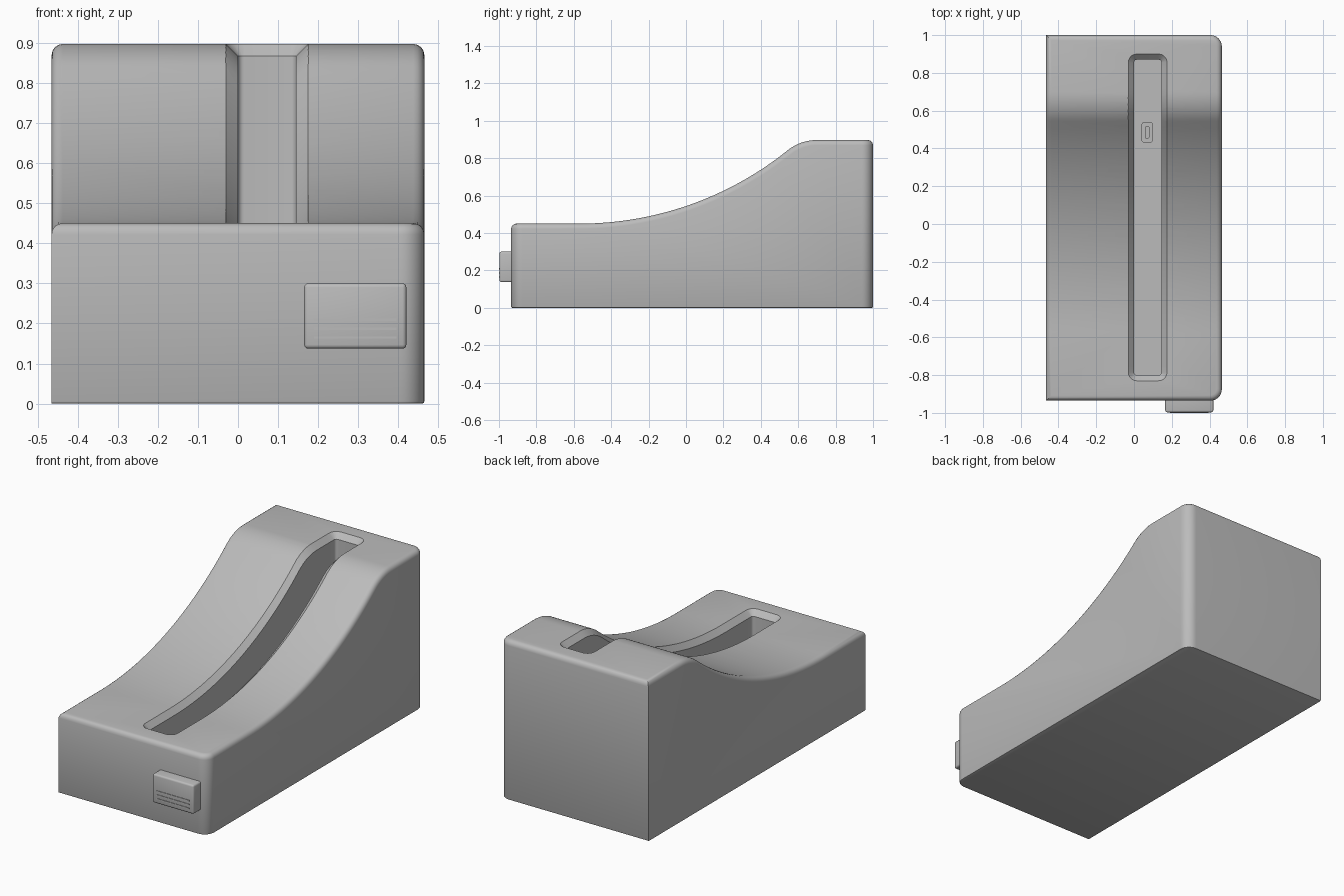
import bpy, bmesh
from math import sin, cos, pi, radians, sqrt

if "Cube" in bpy.data.objects:
    bpy.data.objects.remove(bpy.data.objects["Cube"], do_unlink=True)

# Material
grey = bpy.data.materials.new("plain grey")
grey.use_nodes = True
colour = (0.5, 0.5, 0.5, 1)
grey.diffuse_color = colour
grey.node_tree.nodes["Principled BSDF"].inputs["Base Color"].default_value = colour

HALF_W, FRONT, BACK = 0.465, -0.935, 1.0
LOW, HIGH = 0.45, 0.897
ARC_Y, ARC_R, CREST_Y, CREST_R = -0.57, 1.777, 0.70, 0.25
SWEEP = radians(38.8)
JOIN_Y = ARC_Y + ARC_R * sin(SWEEP)


def surface(y):
    """Height of the sloping top at a given depth."""
    if y < ARC_Y:
        return LOW
    if y < JOIN_Y:
        return LOW + ARC_R - sqrt(ARC_R ** 2 - (y - ARC_Y) ** 2)
    if y < CREST_Y:
        return HIGH - CREST_R + sqrt(CREST_R ** 2 - (CREST_Y - y) ** 2)
    return HIGH


def finish(name, bm):
    bmesh.ops.recalc_face_normals(bm, faces=bm.faces[:])
    mesh = bpy.data.meshes.new(name)
    bm.to_mesh(mesh)
    bm.free()
    mesh.materials.append(grey)
    obj = bpy.data.objects.new(name, mesh)
    bpy.context.collection.objects.link(obj)
    return obj


def activate(obj):
    bpy.ops.object.select_all(action='DESELECT')
    obj.select_set(True)
    bpy.context.view_layer.objects.active = obj


def smooth(obj):
    activate(obj)
    bpy.ops.object.shade_smooth_by_angle(angle=radians(30))


def subtract(obj, cutter):
    mod = obj.modifiers.new("cut", 'BOOLEAN')
    mod.operation, mod.solver, mod.object = 'DIFFERENCE', 'EXACT', cutter
    activate(obj)
    bpy.ops.object.modifier_apply(modifier=mod.name)
    bpy.data.objects.remove(cutter, do_unlink=True)


def bevel(bm, edges, width, segments):
    bmesh.ops.bevel(bm, geom=edges, offset=width, segments=segments,
                    profile=0.5, affect='EDGES', clamp_overlap=False)


def box(name, lo, hi, width=0.0, segments=3, vertical_only=False):
    bm = bmesh.new()
    bmesh.ops.create_cube(bm, size=1)
    for v in bm.verts:
        for i in range(3):
            v.co[i] = lo[i] + (v.co[i] + 0.5) * (hi[i] - lo[i])
    edges = [e for e in bm.edges if not vertical_only
             or abs(e.verts[0].co.z - e.verts[1].co.z) > 1e-4]
    if width:
        bevel(bm, edges, width, segments)
    return finish(name, bm)


# Body: side profile extruded across the width
n_arc, n_crest = 26, 10
ys = [FRONT] + [ARC_Y + ARC_R * sin(SWEEP * i / n_arc) for i in range(n_arc + 1)]
ys += [CREST_Y - CREST_R * sin(SWEEP * (1 - i / n_crest)) for i in range(1, n_crest + 1)]
ys.append(BACK)
profile = [(FRONT, 0)] + [(y, surface(y)) for y in ys] + [(BACK, 0)]
bm = bmesh.new()
face = bm.faces.new([bm.verts.new((-HALF_W, y, z)) for y, z in profile])
side = bmesh.ops.extrude_face_region(bm, geom=[face])["geom"]
bmesh.ops.translate(bm, vec=(2 * HALF_W, 0, 0),
                    verts=[g for g in side if isinstance(g, bmesh.types.BMVert)])
bmesh.ops.recalc_face_normals(bm, faces=bm.faces[:])

# Wide rounding on the two upright corners of one side
corners = [e for e in bm.edges if all(v.co.x > 0.4 for v in e.verts)
           and abs(e.verts[0].co.y - e.verts[1].co.y) < 1e-4]
bevel(bm, corners, 0.06, 8)
bm.normal_update()


# Narrow rounding around the top rim, tiny one around the base
def rim(test):
    return [e for e in bm.edges if len(e.link_faces) == 2
            and sum(test(f.normal.z) for f in e.link_faces) == 1]


bevel(bm, rim(lambda z: z > 0.3), 0.028, 4)
bm.normal_update()
base = [e for e in rim(lambda z: z < -0.9)
        if (e.verts[0].co.x + e.verts[1].co.x) / 2 > -HALF_W + 0.001]
bevel(bm, base, 0.006, 2)
body = finish("body", bm)

# Slot cutter: rounded outline lofted so that its chamfer follows the slope
SLOT_X, SLOT_HALF, SLOT_FRONT, SLOT_BACK = 0.0725, 0.0725, -0.80, 0.87
FLOOR, CHAMFER = 0.12, 0.03


def outline(grow):
    r, half = 0.015 + grow, SLOT_HALF + grow
    y0, y1 = SLOT_FRONT - grow + r, SLOT_BACK + grow - r
    steps = 48
    arc = [(half - r + r * cos(a), r * sin(a))
           for a in [pi / 2 * i / 5 for i in range(6)]]
    right = [(x, y0 - y) for x, y in reversed(arc)]
    right += [(half, y0 + (y1 - y0) * i / steps) for i in range(1, steps)]
    right += [(x, y1 + y) for x, y in arc]
    return [(SLOT_X + x, y) for x, y in right + [(-x, y) for x, y in reversed(right)]]


bm = bmesh.new()
over = CHAMFER + 0.01
levels = [(0, lambda y: FLOOR), (0, lambda y: surface(y) - CHAMFER),
          (over, lambda y: surface(y) + 0.01), (over, lambda y: 1.2)]
rings = [[bm.verts.new((x, y, height(y))) for x, y in outline(grow)]
         for grow, height in levels]
for a, b in zip(rings, rings[1:]):
    for i in range(len(a)):
        j = (i + 1) % len(a)
        bm.faces.new((a[i], a[j], b[j], b[i]))
bm.faces.new(rings[0])
bm.faces.new(rings[-1])
cutter = finish("slot_cutter", bm)
cutter.hide_render = True
subtract(body, cutter)
smooth(body)

# Connector on the slot floor, with its narrow opening
plug_y = 0.485
plug = box("connector", (0.04, plug_y - 0.055, FLOOR - 0.01),
           (0.10, plug_y + 0.055, FLOOR + 0.08), 0.015, 4, True)
opening = box("connector_cutter", (0.06, plug_y - 0.03, FLOOR + 0.03),
              (0.08, plug_y + 0.03, FLOOR + 0.2), 0.006, 3, True)
opening.hide_render = True
subtract(plug, opening)
smooth(plug)

# Front button with grip ribs on its lower half
smooth(box("front_button", (0.165, -0.997, 0.137), (0.42, -0.85, 0.30), 0.010))
for i in range(3):
    z = 0.162 + 0.022 * i
    box(f"button_rib_{i + 1}", (0.19, -1.0, z), (0.395, -0.99, z + 0.006))
